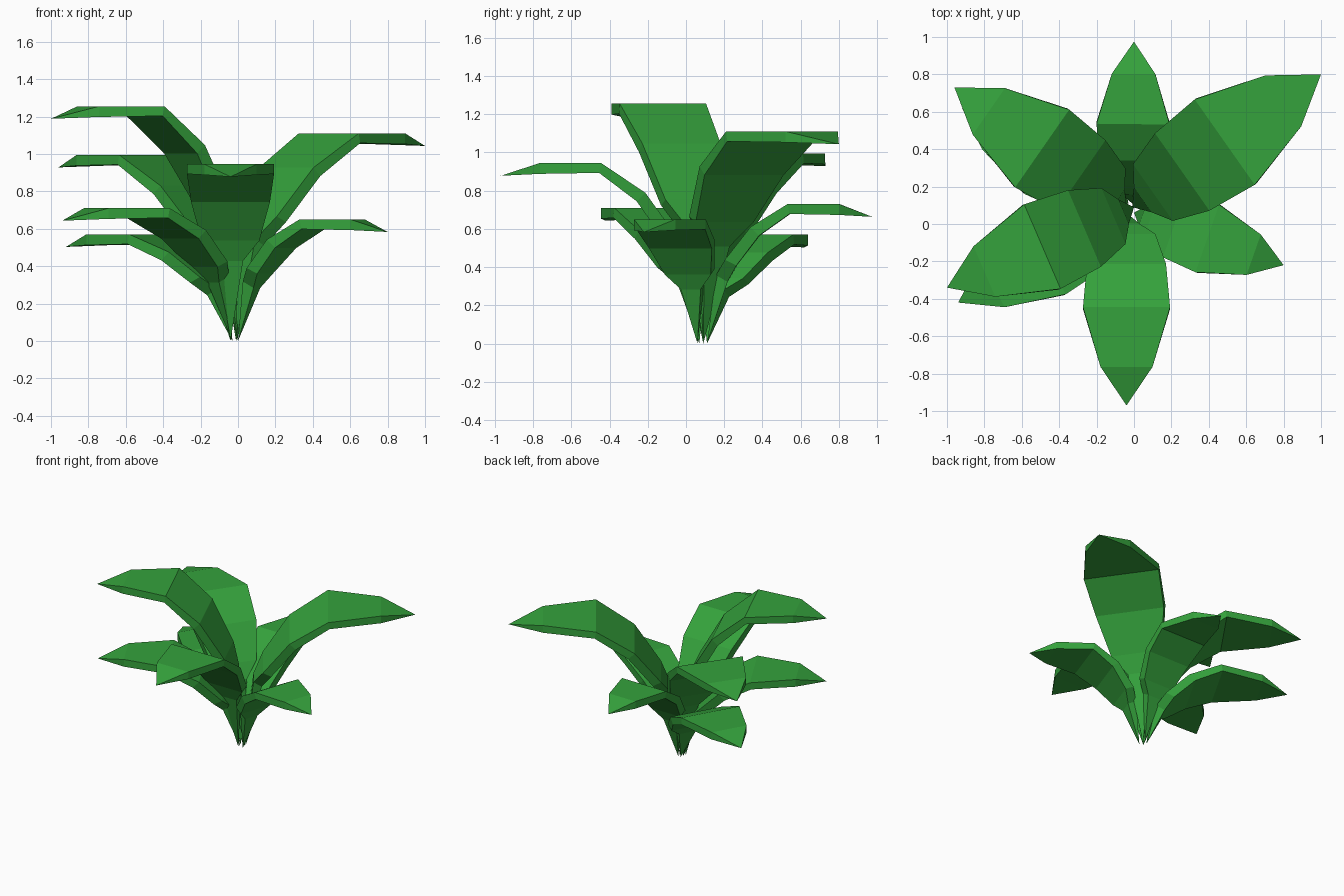
import bpy, bmesh
from mathutils import Vector

if "Cube" in bpy.data.objects:
    bpy.data.objects.remove(bpy.data.objects["Cube"])

green = bpy.data.materials.new("leaf_green")
green.diffuse_color = (0.035, 0.36, 0.045, 1)
green.use_nodes = True
green.node_tree.nodes["Principled BSDF"].inputs["Base Color"].default_value = green.diffuse_color

# Blade sections: distance, height, half width (fractions), underside offset out / down
SECTIONS = [
    (0.055, 0.49, 0.065, 0.060, 0.035),
    (0.110, 0.60, 0.150, 0.060, 0.030),
    (0.265, 0.835, 0.205, 0.045, 0.045),
    (0.490, 1.00, 0.226, 0.010, 0.052),
    (0.800, 1.00, 0.135, 0.000, 0.057),
]


def make_leaf(name, base, tip, top):
    """Flat-faced arching leaf: pointed foot, boxy sections, pointed tip."""
    base, tip = Vector((*base, 0)), Vector((*tip, top - 0.067))
    run = Vector((tip.x - base.x, tip.y - base.y, 0))
    length = run.length
    out = run.normalized()
    side = Vector((-out.y, out.x, 0))
    bm = bmesh.new()
    foot, end = bm.verts.new(base), bm.verts.new(tip)
    rings = []
    for dist, height, half, d_out, d_down in SECTIONS:
        upper = base + out * dist * length + Vector((0, 0, height * top))
        lower = upper + out * d_out - Vector((0, 0, d_down))
        w = side * half * length
        rings.append([bm.verts.new(p) for p in
                      (upper + w, upper - w, lower - w, lower + w)])
    for i in range(4):
        j = (i + 1) % 4
        bm.faces.new((foot, rings[0][i], rings[0][j]))
        for a, b in zip(rings, rings[1:]):
            bm.faces.new((a[i], b[i], b[j], a[j]))
        bm.faces.new((rings[-1][i], end, rings[-1][j]))
    bmesh.ops.recalc_face_normals(bm, faces=bm.faces)
    mesh = bpy.data.meshes.new(name)
    bm.to_mesh(mesh)
    bm.free()
    mesh.materials.append(green)
    bpy.context.collection.objects.link(bpy.data.objects.new(name, mesh))


# Leaves: foot position, tip position, height of the arch
make_leaf("leaf_back_right", (-0.01, 0.09), (1.00, 0.80), 1.11)
make_leaf("leaf_back_left_upper", (-0.04, 0.09), (-0.96, 0.73), 0.995)
make_leaf("leaf_front_left_upper", (0.00, 0.09), (-1.00, -0.34), 1.255)
make_leaf("leaf_front", (-0.04, 0.06), (-0.04, -0.97), 0.945)
make_leaf("leaf_back", (-0.01, 0.11), (0.00, 0.975), 0.73)
make_leaf("leaf_right", (0.00, 0.06), (0.80, -0.22), 0.65)
make_leaf("leaf_front_left_lower", (-0.03, 0.07), (-0.94, -0.42), 0.71)
make_leaf("leaf_back_left_lower", (-0.03, 0.11), (-0.92, 0.62), 0.57)
